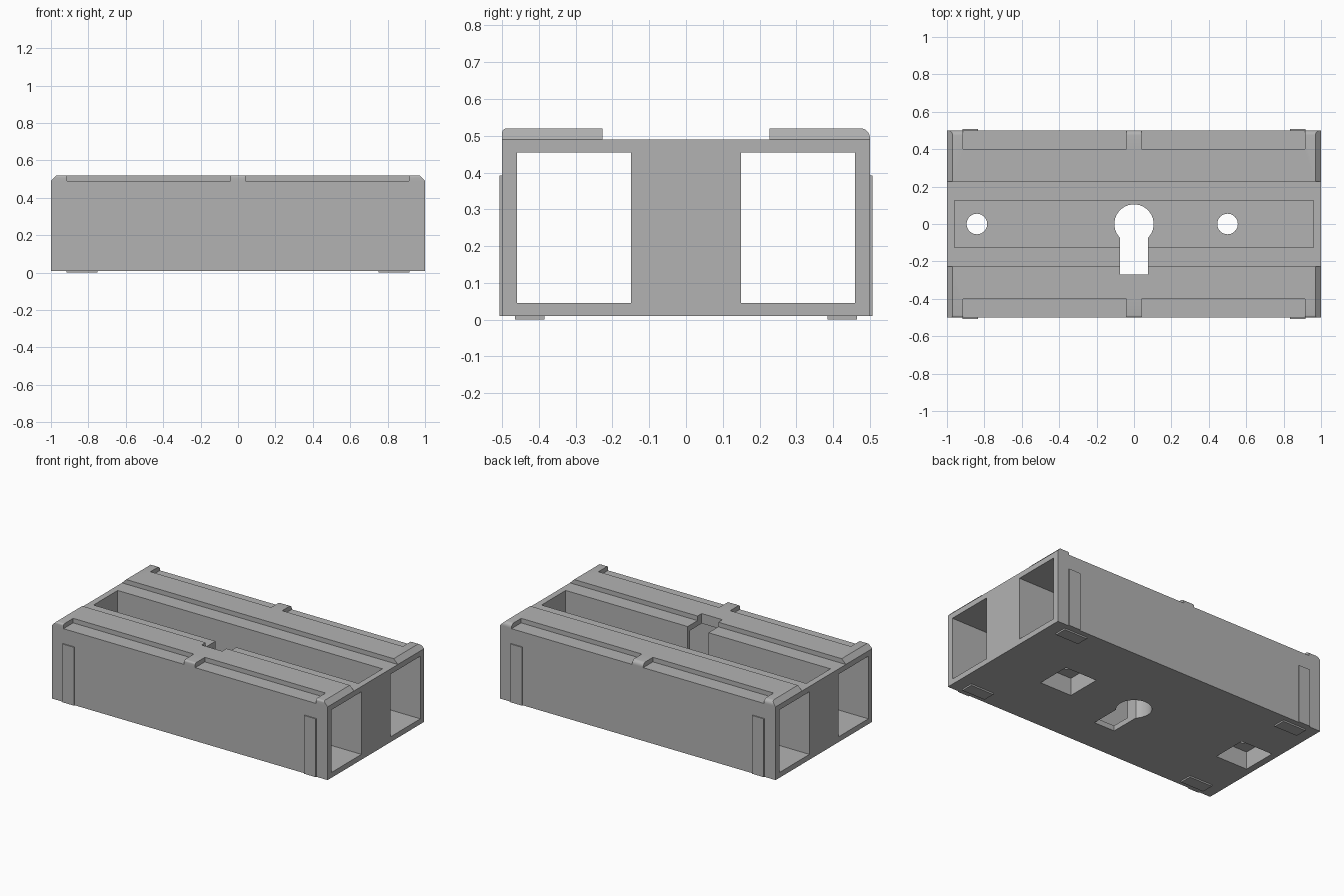
import bpy, bmesh, math
from mathutils import Matrix, Vector

cube = bpy.data.objects.get("Cube")
if cube:
    bpy.data.objects.remove(cube, do_unlink=True)

GREY = (0.45, 0.45, 0.45, 1.0)
grey = bpy.data.materials.new("plain grey")
grey.use_nodes = True
grey.diffuse_color = GREY
grey.node_tree.nodes["Principled BSDF"].inputs["Base Color"].default_value = GREY


def finish(name, bm):
    bmesh.ops.recalc_face_normals(bm, faces=bm.faces)
    mesh = bpy.data.meshes.new(name)
    bm.to_mesh(mesh)
    bm.free()
    mesh.materials.append(grey)
    obj = bpy.data.objects.new(name, mesh)
    bpy.context.collection.objects.link(obj)
    return obj


def box(name, x, y, z):
    """Box from sorted (min, max) ranges."""
    bm = bmesh.new()
    bmesh.ops.create_cube(bm, size=1)
    for v in bm.verts:
        v.co = Vector([(r[0] + r[1]) / 2 + c * (r[1] - r[0]) for r, c in zip((x, y, z), v.co)])
    return finish(name, bm)


def drill(name, x, y, radius):
    """Tall round cutter."""
    bm = bmesh.new()
    bmesh.ops.create_cone(bm, cap_ends=True, segments=40, radius1=radius, radius2=radius,
                          depth=2, matrix=Matrix.Translation((x, y, 0.3)))
    return finish(name, bm)


def cut(target, *cutters):
    """Subtract each cutter, then discard it."""
    for c in cutters:
        c.hide_render = True
        mod = target.modifiers.new("cut", 'BOOLEAN')
        mod.operation = 'DIFFERENCE'
        mod.solver = 'EXACT'
        mod.object = c
        bpy.context.view_layer.objects.active = target
        bpy.ops.object.modifier_apply(modifier=mod.name)
        bpy.data.objects.remove(c, do_unlink=True)


def span(side, a, b):
    return tuple(sorted((side * a, side * b)))


def key_slot():
    return box("slot_cutter", (-0.075, 0.075), (-0.27, 0.0), (-0.5, 1))


# Main housing with side tunnels and the open central trough
BASE, DECK, TOP, FLOOR = 0.01, 0.49, 0.52, 0.175
body = box("housing", (-1, 1), (-0.5, 0.5), (BASE, DECK))
for s in (-1, 1):
    cut(body, box("tunnel_cutter", (-2, 2), span(s, 0.15, 0.46), (0.045, 0.455)))
cut(body, box("trough_cutter", (-0.96, 0.96), (-0.125, 0.125), (FLOOR, 1)))

# Keyhole, screw holes and the square pockets beneath them
cut(body, drill("keyhole_cutter", 0, 0, 0.105), key_slot())
for x in (-0.84, 0.5):
    cut(body, box("pocket_cutter", (x - 0.115, x + 0.115), (-0.115, 0.115), (-0.5, 0.125)),
        drill("hole_cutter", x, 0, 0.055))


# Raised top rails with chamfered ends, outer rounding and open recesses
def rail(name, side, radius):
    outline = [(-1, DECK), (1, DECK), (0.97, TOP), (-0.97, TOP)]
    bm = bmesh.new()
    face = bm.faces.new([bm.verts.new((x, side * 0.227, z)) for x, z in outline])
    new = bmesh.ops.extrude_face_region(bm, geom=[face])["geom"]
    moved = [g for g in new if isinstance(g, bmesh.types.BMVert)]
    bmesh.ops.translate(bm, verts=moved, vec=(0, side * 0.273, 0))
    bmesh.ops.recalc_face_normals(bm, faces=bm.faces)
    outer = [e for e in bm.edges if all(abs(v.co.y) > 0.49 and v.co.z > TOP - 0.001 for v in e.verts)]
    bmesh.ops.bevel(bm, geom=outer, offset=radius, segments=5, profile=0.5, affect='EDGES')
    obj = finish(name, bm)
    for s in (-1, 1):
        cut(obj, box("recess_cutter", span(s, 0.04, 0.915), span(side, 0.4, 0.6), (0.4, 0.6)))
    return obj


front_rail = rail("front_rail", -1, 0.012)
cut(front_rail, key_slot())
back_rail = rail("back_rail", 1, 0.025)

# Thin side pads and feet at each corner
for sy, depth in ((-1, "front"), (1, "back")):
    for sx, hand in ((-1, "right"), (1, "left")):
        box(f"{depth}_{hand}_side_pad", span(sx, 0.835, 0.918), span(sy, 0.499, 0.507), (BASE, 0.392))
        box(f"{depth}_{hand}_foot", span(sx, 0.75, 0.918), span(sy, 0.385, 0.465), (0, BASE + 0.001))

# Smooth only the curved walls
bpy.ops.object.select_all(action='DESELECT')
for obj in (body, front_rail, back_rail):
    obj.select_set(True)
bpy.context.view_layer.objects.active = body
bpy.ops.object.shade_smooth_by_angle(angle=math.radians(30))
